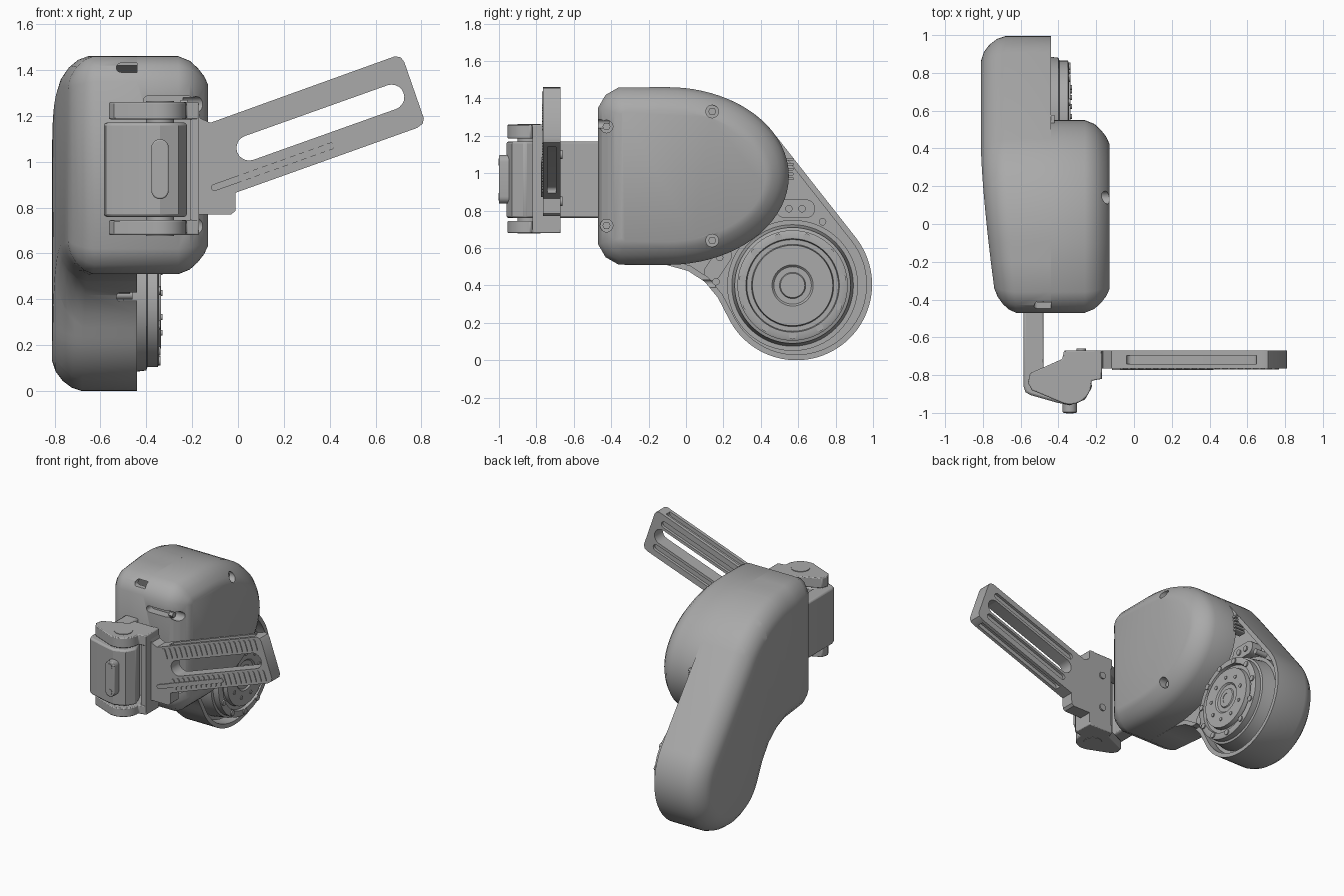
import bpy, bmesh, math
from mathutils import Vector

if "Cube" in bpy.data.objects:
    bpy.data.objects.remove(bpy.data.objects["Cube"])

grey = bpy.data.materials.new("mid grey")
grey.use_nodes = True
COLOUR = (0.4, 0.4, 0.4, 1)
grey.diffuse_color = COLOUR
grey.node_tree.nodes["Principled BSDF"].inputs["Base Color"].default_value = COLOUR
parts = []


def loft(name, rings):
    """Closed solid through rings of 3D points."""
    bm = bmesh.new()
    rows = [[bm.verts.new(p) for p in r] for r in rings]
    n = len(rows[0])
    for a, b in zip(rows, rows[1:]):
        for i in range(n):
            j = (i + 1) % n
            bm.faces.new((a[i], a[j], b[j], b[i]))
    bm.faces.new(rows[0])
    bm.faces.new(rows[-1])
    bmesh.ops.recalc_face_normals(bm, faces=bm.faces)
    mesh = bpy.data.meshes.new(name)
    bm.to_mesh(mesh)
    bm.free()
    mesh.materials.append(grey)
    ob = bpy.data.objects.new(name, mesh)
    bpy.context.collection.objects.link(ob)
    parts.append(ob)
    return ob


def place(axis, a, b, h):
    return {"x": (h, a, b), "y": (a, h, b), "z": (a, b, h)}[axis]


def prism(name, pts, axis, lo, hi, bevel=0):
    ob = loft(name, [[place(axis, a, b, h) for a, b in pts] for h in (lo, hi)])
    if bevel:
        m = ob.modifiers.new("edge", "BEVEL")
        m.width, m.segments = bevel, 2
        m.limit_method, m.angle_limit = "ANGLE", math.radians(50)
    return ob


def arc(ca, cb, r, start, end, n, rb=None):
    steps = [math.radians(start + (end - start) * i / n) for i in range(n + 1)]
    return [(ca + r * math.cos(t), cb + (rb or r) * math.sin(t)) for t in steps]


def disc(name, axis, ca, cb, r, lo, hi, n=32, bevel=0):
    return prism(name, arc(ca, cb, r, 0, 360, n)[:-1], axis, lo, hi, bevel)


def stadium(p, q, width):
    ang = math.degrees(math.atan2(q[1] - p[1], q[0] - p[0]))
    return (arc(*q, width / 2, ang - 90, ang + 90, 10)
            + arc(*p, width / 2, ang + 90, ang + 270, 10))


def cut(ob, cutter):
    m = ob.modifiers.new("cut", "BOOLEAN")
    m.operation, m.solver, m.object = "DIFFERENCE", "EXACT", cutter
    bpy.context.view_layer.objects.active = ob
    bpy.ops.object.modifier_apply(modifier=m.name)
    parts.remove(cutter)
    bpy.data.objects.remove(cutter)


def inset(pts, d):
    """Move a clockwise outline inward by d with mitred corners."""
    out, n = [], len(pts)
    for i in range(n):
        a, b, c = (Vector(pts[k % n]) for k in (i - 1, i, i + 1))
        u, v = (b - a).normalized(), (c - b).normalized()
        n1, n2 = Vector((u.y, -u.x)), Vector((v.y, -v.x))
        out.append(tuple(b + (n1 + n2) * d / (1 + n1.dot(n2))))
    return out


def shell(name, pts, steps):
    return loft(name, [[(x, y, z) for y, z in inset(pts, d)] for x, d in steps])


# Side outlines, clockwise in y and z
low_corner = [(-.36, .511), (-.43, .551), (-.47, .62)]
nose = low_corner + [(y, 1.97 - z) for y, z in reversed(low_corner)]
cap_outline = nose + arc(-.1, .985, .65, 90, -90, 36, .475)
leg_outline = (nose + arc(-.1, .985, .65, 90, 32, 14, .475)
               + arc(.59, .405, .405, 38, -155, 36)
               + [(.17, .335), (.1, .42), (.01, .478), (-.1, .508)])

# Outer housing with hollow inner side and tilted outer face
housing = shell("outer_housing", leg_outline,
                [(-.55, .03), (-.44, .03), (-.44, 0), (-.68, 0), (-.725, .015),
                 (-.765, .045), (-.795, .085), (-.81, .13)])
bm = bmesh.new()
bm.from_mesh(housing.data)
for y in (-.2, 0, .2, .4):
    bmesh.ops.bisect_plane(bm, geom=bm.verts[:] + bm.edges[:] + bm.faces[:],
                           plane_co=(0, y, 0), plane_no=(0, 1, 0))
for v in bm.verts:
    lift = .085 * max(0, (.4 - v.co.y) / .85) ** 1.4
    if v.co.x < -.56:
        v.co.x += lift * (-.44 - v.co.x) / .37
bm.to_mesh(housing.data)
bm.free()
for z, lo, hi in ((1.41, -.6, -.37), (.41, .0, .16)):
    cut(housing, prism("notch", stadium((-.51, z), (-.42, z), .04), "y", lo, hi))

# Inner cover with screw pockets and a front slot
cover = shell("inner_cover", cap_outline,
              [(-.44, 0), (-.26, 0), (-.21, .02), (-.175, .052), (-.147, .088), (-.13, .125)])
screws = [(.14, 1.33), (.14, .64), (-.425, 1.25), (-.425, .72)]
for y, z in screws:
    depth = -.2 if y > 0 else -.24
    cut(cover, disc("pocket", "x", y, z, .034, depth, 0, 24))
    disc("cover_screw", "x", y, z, .022, depth - .01, depth + .02, 6)
cut(cover, prism("slot", stadium((-.39, 1.265), (-.22, 1.265), .045), "y", -.6, -.41))

# Leg drive: turned body, bolt circles and hub
CY, CZ = .57, .4
profile = [(-.56, .35), (-.5, .35), (-.5, .325), (-.44, .315), (-.4, .31), (-.395, .295), (-.35, .295),
           (-.345, .285), (-.345, .25), (-.365, .245), (-.365, .22), (-.335, .215),
           (-.335, .11), (-.345, .1), (-.345, .07), (-.337, .065), (-.337, .035),
           (-.36, .035)]
drive = loft("drive_body", [[(x, y, z) for y, z in arc(CY, CZ, r, 0, 360, 64)[:-1]]
                            for x, r in profile])
for count, radius, size, tip in ((11, .268, .02, -.337), (9, .155, .013, -.329)):
    for i in range(count):
        t = math.tau * (i + .25) / count
        disc("drive_bolt", "x", CY + radius * math.cos(t), CZ + radius * math.sin(t),
             size, -.36, tip, 12)
disc("hub_nut", "x", CY, CZ, .05, -.36, -.34, 6)

# Mounting lugs and vent ribs inside the hollow
prism("upper_lug", stadium((.53, .81), (.64, .81), .1), "x", -.56, -.47)
prism("lower_lug", stadium((.14, .47), (.2, .56), .09), "x", -.56, -.47)
for y, z in ((.55, .81), (.62, .81), (.73, .74), (.16, .42), (.18, .55)):
    disc("lug_screw", "x", y, z, .02, -.56, -.46, 12)
for i in range(5):
    prism("vent_rib", stadium((.52, .97 + i * .026), (.57, .97 + i * .026), .014),
          "x", -.5, -.42)

# Hinge arm reaching forward from the housing
prism("hinge_arm", [(-.585, -.4), (-.48, -.4), (-.48, -.79), (-.36, -.74), (-.25, -.78),
                    (-.22, -.86), (-.26, -.93), (-.34, -.96), (-.41, -.945),
                    (-.55, -.905), (-.575, -.89), (-.585, -.86)],
      "z", .76, 1.17, .012)
prism("front_boss", stadium((-.34, .875), (-.34, 1.06), .076), "y", -1, -.92, .006)
for z in (.875, 1.06):
    disc("boss_screw", "y", -.34, z, .02, -1.003, -.98, 16)

# Hinge yoke, top and bottom
yoke = ([(-.55, -.79), (-.38, -.715), (-.37, -.67), (-.17, -.67), (-.17, -.82), (-.225, -.83)]
        + arc(-.34, -.84, .115, 0, -105, 10) + [(-.54, -.88), (-.562, -.84)])
for label, lo, hi in (("top", 1.185, 1.26), ("bottom", .68, .745)):
    prism(label + "_yoke", yoke, "z", lo, hi, .006)
disc("hinge_pin", "z", -.34, -.84, .062, .677, 1.264)
prism("yoke_web", [(-.36, -.7), (-.36, -.67), (-.17, -.67), (-.17, -.82), (-.21, -.82),
                   (-.21, -.7)], "z", .7, 1.25)
for z in (.85, 1.1):
    disc("web_screw", "y", -.28, z, .025, -.68, -.66, 16)

# Slotted plate, with positions along (u) and across (v) its length
TILT = math.radians(19.6)


def on_plate(u, v):
    c, s = math.cos(TILT), math.sin(TILT)
    return (.02 + u * c - v * s, 1.05 + u * s + v * c)


def strip(name, u0, v0, u1, v1, width, lo, hi):
    return prism(name, stadium(on_plate(u0, v0), on_plate(u1, v1), width), "y", lo, hi)


plate = prism("slotted_plate",
              [(-.21, .77), (-.03, .77), (-.012, .785), (-.01, .865), (.78, 1.147),
               (.805, 1.165), (.81, 1.19), (.725, 1.435), (.71, 1.455), (.685, 1.46),
               (-.12, 1.17), (-.165, 1.19), (-.18, 1.26), (-.21, 1.26)], "y", -.765, -.67)
cut(plate, strip("slot", .03, 0, .69, 0, .11, -.9, -.5))
for side in (1, -1):
    cut(plate, strip("edge_groove", .02, side * .16, .7, side * .16, .05, -.74, -.695))
    cut(plate, strip("back_groove", .02, side * .098, .7, side * .098, .045, -.69, -.5))
    for i in range(19):
        u = -.04 + i * .043
        strip("grip_rib", u, side * .08, u, side * .138, .02, -.771, -.76)
strip("edge_strip", -.17, -.112, .37, -.112, .03, -.774, -.76)

# Smooth the curved faces and keep the edges
bpy.ops.object.select_all(action="DESELECT")
for ob in parts:
    ob.select_set(True)
bpy.context.view_layer.objects.active = housing
bpy.ops.object.shade_smooth_by_angle(angle=math.radians(32))
